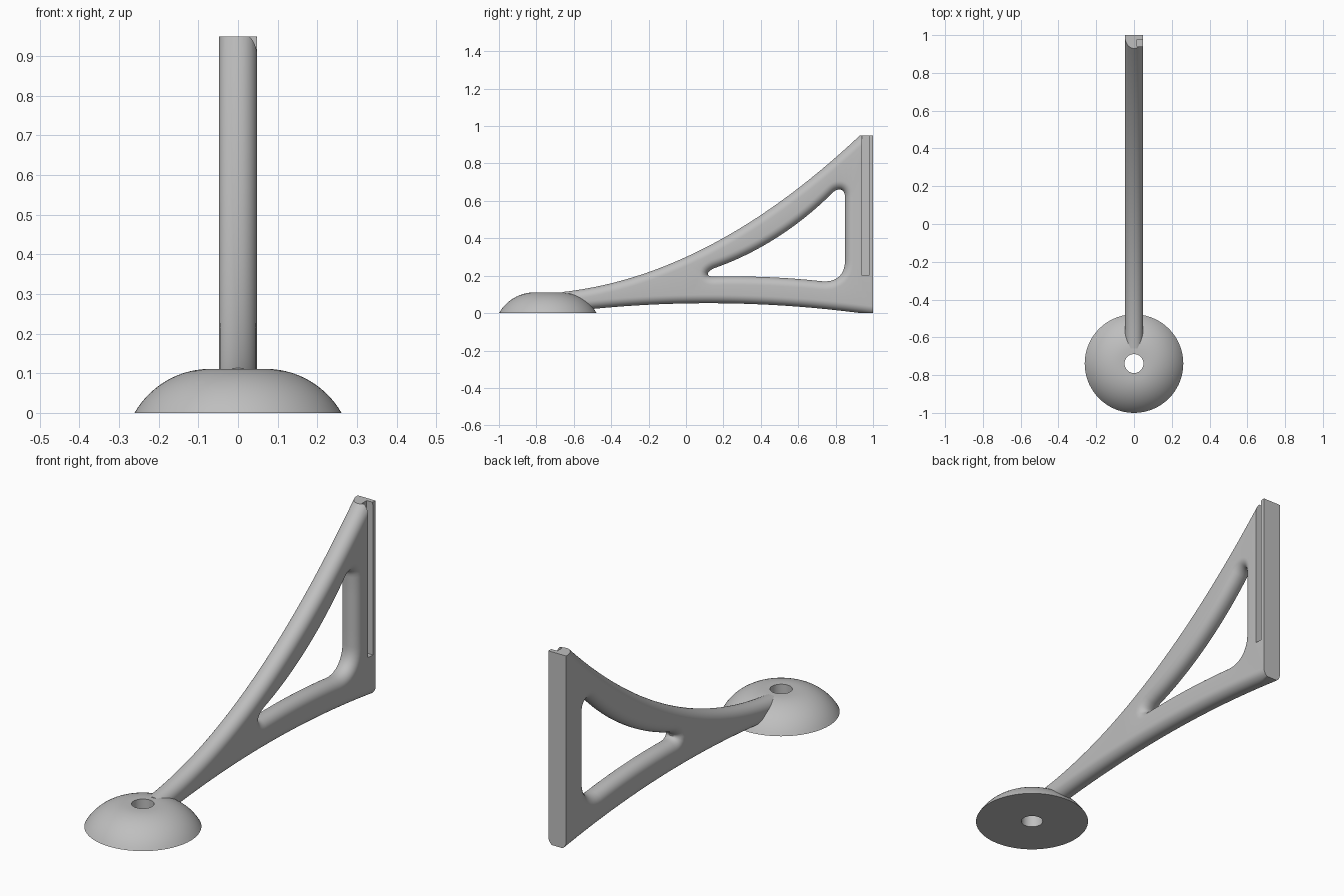
import bpy, bmesh, math
from mathutils import Vector
from mathutils.geometry import interpolate_bezier

if "Cube" in bpy.data.objects:
    bpy.data.objects.remove(bpy.data.objects["Cube"])

GREY = (0.52, 0.52, 0.52, 1)
mat = bpy.data.materials.new("light_grey")
mat.use_nodes = True
mat.diffuse_color = GREY
mat.node_tree.nodes["Principled BSDF"].inputs["Base Color"].default_value = GREY

HALF, ROUND = 0.0485, 0.0455   # bracket half width, edge rounding
TOP = 0.95


def make_object(name, bm):
    bmesh.ops.recalc_face_normals(bm, faces=bm.faces)
    mesh = bpy.data.meshes.new(name)
    bm.to_mesh(mesh)
    bm.free()
    mesh.materials.append(mat)
    ob = bpy.data.objects.new(name, mesh)
    bpy.context.collection.objects.link(ob)
    return ob


def activate(ob):
    bpy.ops.object.select_all(action='DESELECT')
    ob.select_set(True)
    bpy.context.view_layer.objects.active = ob


def smooth(ob):
    activate(ob)
    bpy.ops.object.shade_smooth_by_angle(angle=math.radians(30))


def inset(loop, dist):
    """Move a closed outline to its left; upright edges at the ends stay put."""
    def edge(a, b):
        t = (b - a).normalized()
        end = abs(a.x - b.x) < 1e-6 and (a.x > 0.99 or a.x < -0.6)
        return Vector((-t.y, t.x)), 0 if end else dist
    out = []
    for i, p in enumerate(loop):
        n1, d1 = edge(loop[i - 1], p)
        n2, d2 = edge(p, loop[(i + 1) % len(loop)])
        if d1 == d2:
            move = (n1 + n2) * d1 / (1 + n1.dot(n2))
        else:
            det = n1.x * n2.y - n1.y * n2.x
            move = Vector((d1 * n2.y - d2 * n1.y, d2 * n1.x - d1 * n2.x)) / det
        out.append(p + move)
    return out


# Bracket outline (y, z): shallow arch below, sweeping curve above
steps = 48
ys = [-0.66 + 1.66 * i / steps for i in range(steps + 1)]
outline = [Vector((y, 0.053 - 0.08 * (y - 0.12) ** 2)) for y in ys]
outline += [Vector((y, 0.30 + 0.456 * y + 0.2615 * y * y)) for y in reversed(ys)]

# Window in the bracket, as a chain of bezier pieces
window = []
for piece, count in [
        (((.15, .195), (.35, .20), (.55, .19), (.73, .17)), 12),
        (((.73, .17), (.81, .165), (.85, .21), (.85, .28)), 10),
        (((.85, .28), (.85, .40), (.85, .50), (.85, .62)), 4),
        (((.85, .62), (.85, .67), (.81, .67), (.785, .645)), 10),
        (((.785, .645), (.60, .46), (.38, .32), (.15, .24)), 20),
        (((.15, .24), (.10, .215), (.11, .195), (.15, .195)), 10)]:
    pts = interpolate_bezier(*[Vector(p) for p in piece], count + 1)
    window += [Vector((p[0], p[1])) for p in pts[:-1]]
window.reverse()

# Bracket body: rounded edges swept across the width, then capped
bm = bmesh.new()
arc = [math.pi / 2 * i / 8 for i in range(9)]
layers = [(-HALF + ROUND * (1 - math.sin(a)), ROUND * (1 - math.cos(a))) for a in reversed(arc)]
layers = layers[::-1]  # centre outwards
layers = [(-HALF + ROUND * (1 - math.sin(a)), ROUND * (1 - math.cos(a))) for a in reversed(arc)][::-1]
left = [(-x, d) for x, d in layers]
sections = [(-x, d) for x, d in reversed(left)] + left
caps = ([], [])
for loop in (outline, window):
    rings = [[bm.verts.new((x, p.x, p.y)) for p in inset(loop, d)] for x, d in sections]
    n = len(loop)
    for a, b in zip(rings, rings[1:]):
        for i in range(n):
            j = (i + 1) % n
            bm.faces.new((a[i], a[j], b[j], b[i]))
    for cap, ring in zip(caps, (rings[0], rings[-1])):
        cap += [bm.edges.get((ring[i], ring[(i + 1) % n])) for i in range(n)]
for cap in caps:
    bmesh.ops.triangle_fill(bm, edges=cap, use_beauty=True, use_dissolve=False)

# Trim flat at the floor and at the top
for z, up in ((0, -1), (TOP, 1)):
    bmesh.ops.bisect_plane(bm, geom=bm.verts[:] + bm.edges[:] + bm.faces[:],
                           plane_co=(0, 0, z), plane_no=(0, 0, up), clear_outer=True)
    bmesh.ops.holes_fill(bm, edges=[e for e in bm.edges if e.is_boundary])
bracket = make_object("bracket_arm", bm)

# Slots down both sides of the back rail
for side in (-1, 1):
    bm = bmesh.new()
    bmesh.ops.create_cube(bm, size=1)
    for v in bm.verts:
        v.co = (side * (0.055 + v.co.x * 0.08), 0.9595 + v.co.y * 0.037, 0.65 + v.co.z * 0.9)
    cutter = make_object("slot_cutter", bm)
    cutter.hide_render = True
    activate(bracket)
    mod = bracket.modifiers.new("slot", 'BOOLEAN')
    mod.operation = 'DIFFERENCE'
    mod.solver = 'EXACT'
    mod.object = cutter
    bpy.ops.object.modifier_apply(modifier=mod.name)
    bpy.data.objects.remove(cutter)
smooth(bracket)

# Domed foot with a centre hole, turned from a profile
RIM, FLAT, HIGH, BORE, FOOT_Y = 0.261, 0.07, 0.111, 0.05, -0.739
rad = ((RIM - FLAT) ** 2 + HIGH ** 2) / (2 * HIGH)
sweep = math.asin((RIM - FLAT) / rad)
profile = [(BORE, 0), (BORE, HIGH)]
profile += [(FLAT + rad * math.sin(sweep * i / 14), HIGH - rad * (1 - math.cos(sweep * i / 14)))
            for i in range(15)]
bm = bmesh.new()
verts = [bm.verts.new((r, FOOT_Y, z)) for r, z in profile]
edges = [bm.edges.new((verts[i], verts[(i + 1) % len(verts)])) for i in range(len(verts))]
bmesh.ops.spin(bm, geom=verts + edges, cent=(0, FOOT_Y, 0), axis=(0, 0, 1),
               angle=2 * math.pi, steps=72)
bmesh.ops.remove_doubles(bm, verts=bm.verts, dist=1e-5)
smooth(make_object("domed_foot", bm))
